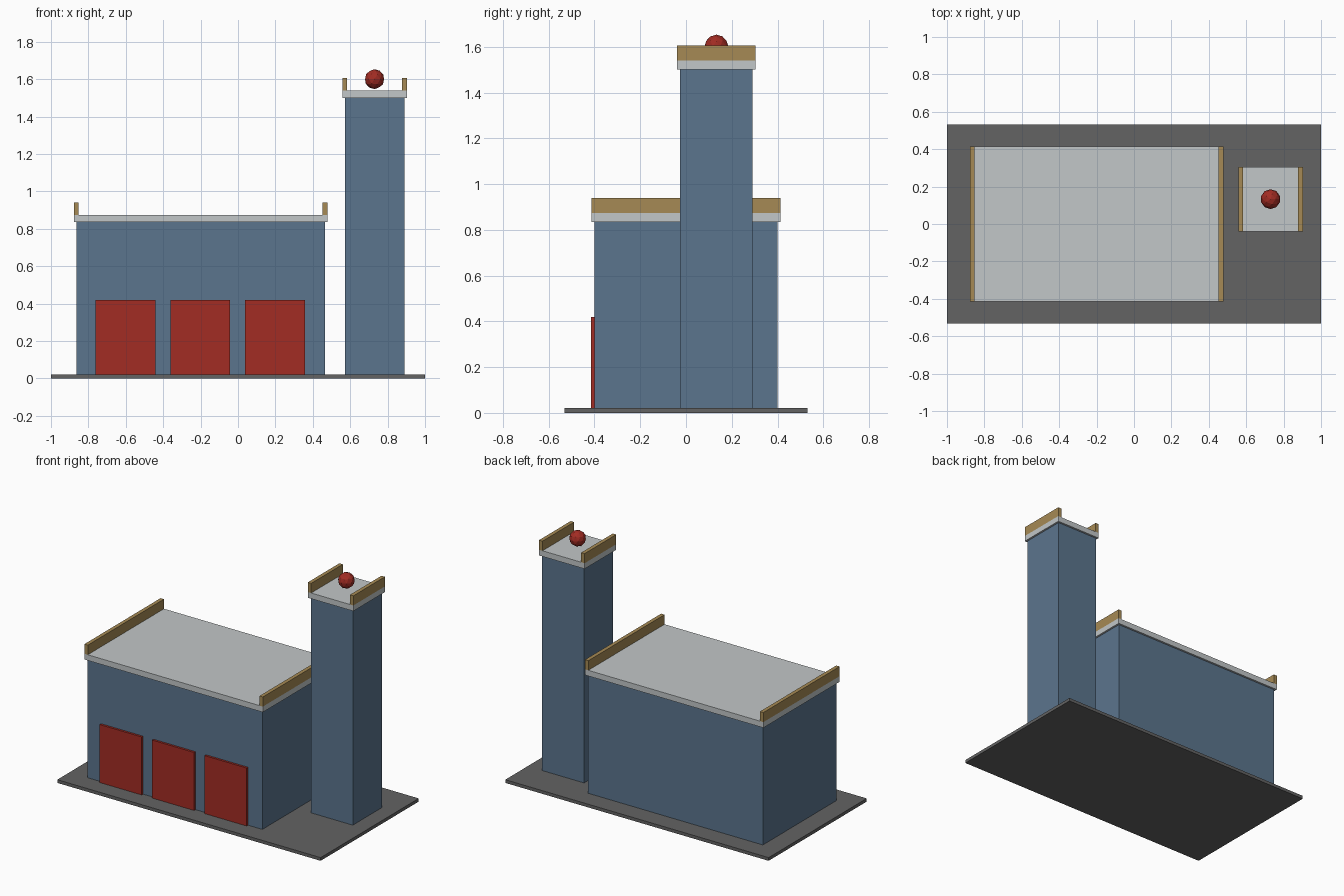
import bpy

cube = bpy.data.objects.get("Cube")
if cube:
    bpy.data.objects.remove(cube, do_unlink=True)


def material(name, r, g, b):
    m = bpy.data.materials.new(name)
    m.use_nodes = True
    m.diffuse_color = (r, g, b, 1)
    m.node_tree.nodes["Principled BSDF"].inputs["Base Color"].default_value = (r, g, b, 1)
    return m


asphalt = material("asphalt grey", 0.125, 0.125, 0.125)
blue = material("wall blue", 0.105, 0.178, 0.27)
pale = material("roof pale grey", 0.54, 0.57, 0.58)
tan = material("parapet tan", 0.38, 0.255, 0.09)
red = material("signal red", 0.36, 0.025, 0.017)


def box(name, mat, x, y, z):
    """Box spanning the given (low, high) ranges."""
    spans = (x, y, z)
    bpy.ops.mesh.primitive_cube_add(size=1, location=[(a + b) / 2 for a, b in spans])
    ob = bpy.context.object
    ob.name = name
    ob.scale = [b - a for a, b in spans]
    bpy.ops.object.transform_apply(location=False, rotation=False, scale=True)
    ob.data.materials.append(mat)
    return ob


GROUND = 0.022
OVERHANG = 0.0135


def building(name, x, y, top):
    """Walls, overhanging roof slab and a parapet along each side edge."""
    box(name + "_walls", blue, x, y, (GROUND, top))
    rx = (x[0] - OVERHANG, x[1] + OVERHANG)
    ry = (y[0] - OVERHANG, y[1] + OVERHANG)
    deck = top + 0.039
    box(name + "_roof", pale, rx, ry, (top, deck))
    rail = (deck, deck + 0.066)
    box(name + "_parapet_right", tan, (rx[0], rx[0] + 0.026), ry, rail)
    box(name + "_parapet_left", tan, (rx[1] - 0.026, rx[1]), ry, rail)


# Ground slab
box("ground_slab", asphalt, (-1, 1), (-0.532, 0.532), (0, GROUND))

# Main hall and tower
building("hall", (-0.864, 0.465), (-0.4, 0.4), 0.835)
building("tower", (0.571, 0.89), (-0.026, 0.29), 1.5)

# Garage doors
for i in range(3):
    x = -0.761 + i * 0.399
    box(f"garage_door_{i + 1}", red, (x, x + 0.32), (-0.415, -0.399), (GROUND, 0.42))

# Beacon above the tower roof
bpy.ops.mesh.primitive_ico_sphere_add(subdivisions=2, radius=0.053, location=(0.73, 0.133, 1.6))
beacon = bpy.context.object
beacon.name = "beacon"
beacon.data.materials.append(red)
